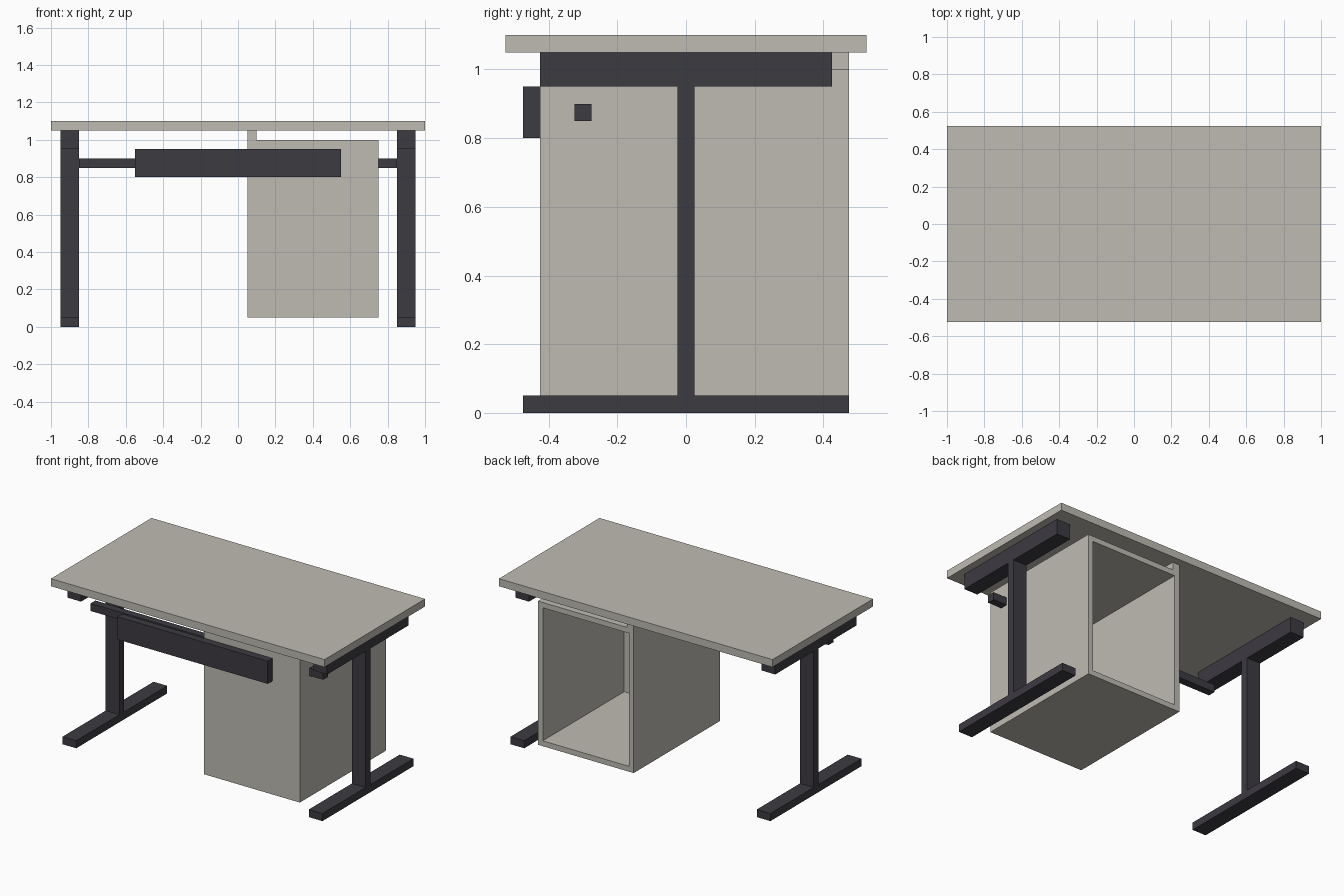
import bpy
import bmesh
from mathutils import Vector

if "Cube" in bpy.data.objects:
    bpy.data.objects.remove(bpy.data.objects["Cube"], do_unlink=True)


def make_material(name, rgb):
    mat = bpy.data.materials.new(name)
    mat.use_nodes = True
    mat.diffuse_color = (*rgb, 1)
    mat.node_tree.nodes["Principled BSDF"].inputs["Base Color"].default_value = (*rgb, 1)
    return mat


stone = make_material("warm_grey", (0.52, 0.50, 0.45))
steel = make_material("dark_metal", (0.046, 0.043, 0.053))


def box(name, mat, x, y, z, edit=None):
    """Box between (low, high) limits on each axis, optionally edited as a bmesh."""
    bm = bmesh.new()
    bmesh.ops.create_cube(bm, size=1)
    for v in bm.verts:
        v.co = Vector([lim[0] if c < 0 else lim[1] for c, lim in zip(v.co, (x, y, z))])
    if edit:
        edit(bm)
    bmesh.ops.recalc_face_normals(bm, faces=bm.faces)
    mesh = bpy.data.meshes.new(name)
    bm.to_mesh(mesh)
    bm.free()
    mesh.materials.append(mat)
    obj = bpy.data.objects.new(name, mesh)
    bpy.context.collection.objects.link(obj)
    return obj


def hollow_from_back(bm):
    """Inset the back face and push it inwards to leave an open cabinet."""
    back = max(bm.faces, key=lambda f: f.calc_center_median().y)
    bmesh.ops.inset_region(bm, faces=[back], thickness=0.05)
    for v in back.verts:
        # the inset ring stays; a second ring is pushed to the cabinet front
        v.co.y = 0.475
    deep = bmesh.ops.extrude_discrete_faces(bm, faces=[back])["faces"][0]
    bmesh.ops.translate(bm, verts=deep.verts, vec=(0, -0.85, 0))


# Desk top
box("desk_top", stone, (-1, 1), (-0.525, 0.525), (1.05, 1.10))

# T-shaped leg frames on both sides
for side, x in (("right", (-0.95, -0.85)), ("left", (0.85, 0.95))):
    box(side + "_foot", steel, x, (-0.475, 0.475), (0, 0.05))
    box(side + "_column", steel, x, (-0.025, 0.025), (0.05, 0.95))
    box(side + "_top_beam", steel, x, (-0.425, 0.425), (0.95, 1.05))

# Rail and front panel
box("cross_rail", steel, (-0.85, 0.85), (-0.325, -0.275), (0.85, 0.90))
box("front_panel", steel, (-0.55, 0.55), (-0.475, -0.425), (0.80, 0.95))

# Cabinet, open at the back, hung from the desk top by a strip
box("cabinet", stone, (0.05, 0.75), (-0.425, 0.475), (0.05, 1.0), hollow_from_back)
box("cabinet_hanger", stone, (0.05, 0.10), (-0.425, 0.475), (1.0, 1.05))
